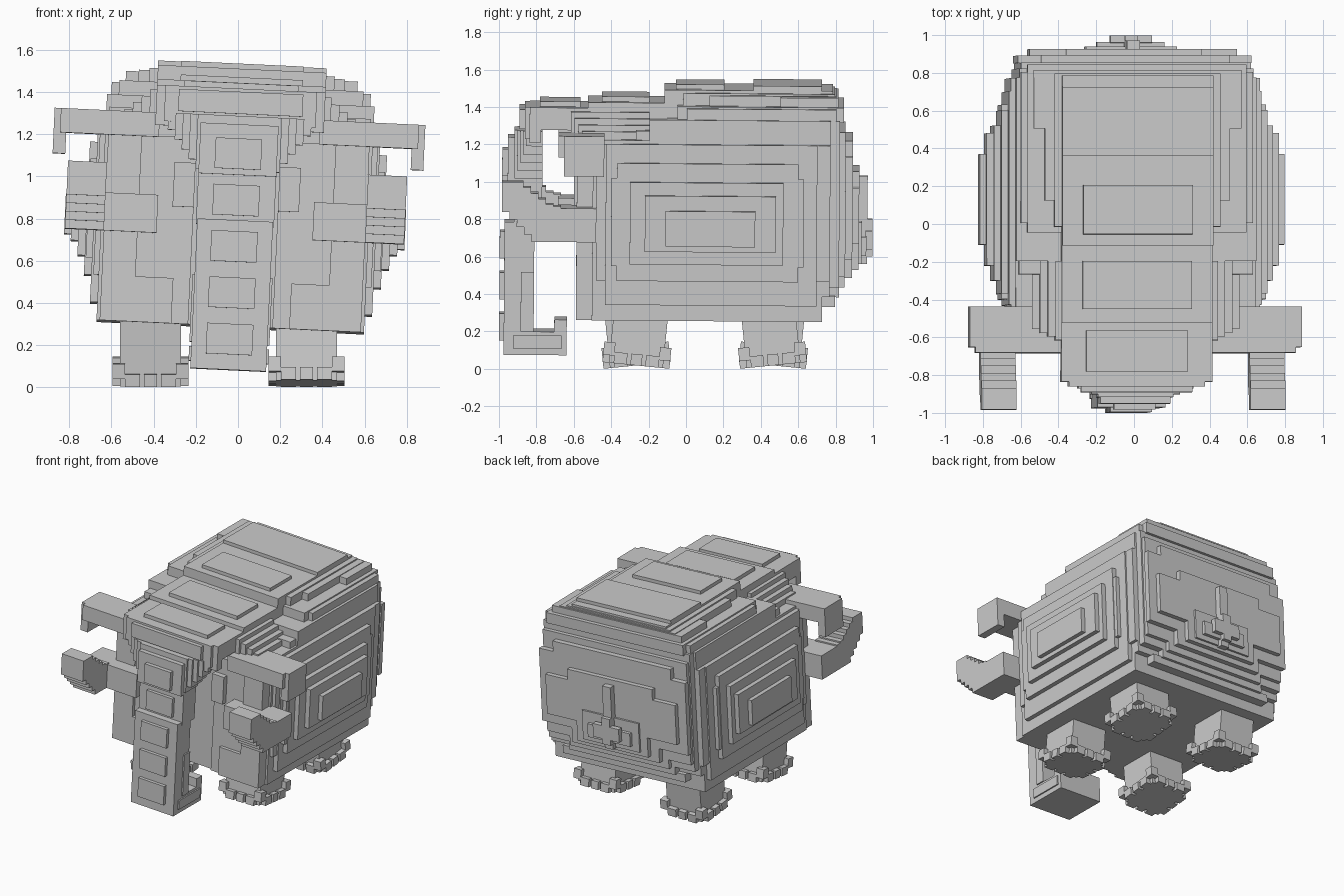
import bpy, bmesh, math
from mathutils import Matrix, Vector

grey = bpy.data.materials.new("plain grey")
grey.diffuse_color = (0.6, 0.6, 0.6, 1)

# The body leans slightly sideways about its middle
LEAN = (Matrix.Translation((-0.013, 0, 0.8)) @ Matrix.Rotation(0.047, 4, 'Y')
        @ Matrix.Rotation(-0.008, 4, 'X') @ Matrix.Translation((0, 0, -0.8)))


def blocks(name, boxes, matrix=LEAN):
    """One object made of boxes (x0, x1, y0, y1, z0, z1)."""
    bm = bmesh.new()
    for x0, x1, y0, y1, z0, z1 in boxes:
        m = (Matrix.Translation(((x0 + x1) / 2, (y0 + y1) / 2, (z0 + z1) / 2))
             @ Matrix.Diagonal((x1 - x0, y1 - y0, z1 - z0, 1)))
        bmesh.ops.create_cube(bm, size=1, matrix=m)
    bm.transform(matrix)
    me = bpy.data.meshes.new(name)
    bm.to_mesh(me)
    bm.free()
    me.materials.append(grey)
    ob = bpy.data.objects.new(name, me)
    bpy.context.collection.objects.link(ob)
    return ob


def centred(h, *rest):
    return (-h, h, *rest)


def flip(box, s):
    x0, x1 = sorted((box[0] * s, box[1] * s))
    return (x0, x1, *box[2:])


# Body core, lower at the shoulders
blocks("body", [centred(0.62, -0.5, 0.73, 0.285, 1.25), centred(0.62, -0.2, 0.73, 1.25, 1.36),
                centred(0.62, -0.27, -0.2, 1.25, 1.3)])

# Stepped side and chest
side = [(0.62, 0.635, -0.5, 0.73, 0.285, 1.25), (0.62, 0.635, 0.73, 0.77, 0.42, 1.36),
        (0.62, 0.635, -0.2, 0.73, 1.25, 1.36),
        (0.635, 0.67, -0.43, 0.70, 0.37, 1.23), (0.635, 0.66, -0.48, 0.77, 0.5, 1.23),
        (0.67, 0.705, -0.37, 0.60, 0.50, 1.13), (0.67, 0.70, -0.40, 0.63, 0.58, 1.05),
        (0.705, 0.74, -0.30, 0.52, 0.59, 1.03), (0.74, 0.775, -0.22, 0.48, 0.66, 0.96),
        (0.775, 0.808, -0.11, 0.37, 0.69, 0.88)]
for s, n in ((1, "right"), (-1, "left")):
    blocks(n + "_flank", [flip(b, s) for b in side])
    blocks(n + "_chest", [flip(b, s) for b in (
        (0.2, 0.62, -0.56, -0.5, 0.285, 1.17), (0.28, 0.62, -0.585, -0.56, 0.285, 0.5),
        (0.46, 0.62, -0.585, -0.56, 0.5, 1.17), (0.2, 0.3, -0.6, -0.56, 0.84, 1.05))])
blocks("chest_middle", [centred(0.2, -0.54, -0.5, 0.285, 1.25)])

# Rump terraces: lower steps narrow towards the bottom
blocks("rump", [
    centred(0.62, 0.73, 0.77, 0.42, 1.36), centred(0.52, 0.73, 0.80, 0.36, 0.42),
    centred(0.62, 0.77, 0.82, 0.47, 1.36), centred(0.45, 0.77, 0.82, 0.41, 0.47),
    centred(0.61, 0.82, 0.85, 0.53, 1.3), centred(0.42, 0.82, 0.85, 0.46, 0.53),
    centred(0.62, 0.85, 0.89, 0.62, 1.17), centred(0.5, 0.85, 0.89, 1.17, 1.25),
    centred(0.37, 0.85, 0.89, 0.51, 0.62),
    centred(0.55, 0.89, 0.925, 0.7, 1.0), centred(0.36, 0.89, 0.925, 1.0, 1.08),
    centred(0.3, 0.89, 0.925, 0.55, 0.7), centred(0.24, 0.925, 0.94, 0.58, 0.8)])
blocks("tail", [centred(0.035, 0.92, 0.97, 0.57, 1.04), centred(0.18, 0.92, 0.965, 0.62, 0.72),
                centred(0.11, 0.96, 0.998, 0.65, 0.75), centred(0.035, 0.96, 0.998, 0.61, 0.81)])

# Rounded back made of shrinking layers, with raised plates along the spine
blocks("back_layers", [
    centred(0.615, 0.0, 0.8, 1.35, 1.42), centred(0.58, -0.05, 0.84, 1.35, 1.43),
    centred(0.55, 0.5, 0.81, 1.4, 1.48), centred(0.49, 0.12, 0.8, 1.4, 1.485),
    centred(0.44, -0.02, 0.79, 1.4, 1.495),
    centred(0.4, -0.12, 0.78, 1.35, 1.51), centred(0.4, -0.53, -0.12, 1.24, 1.44)])
blocks("spine_plates", [
    centred(0.27, -0.785, -0.57, 1.4, 1.437), centred(0.29, -0.455, -0.2, 1.42, 1.467),
    centred(0.29, -0.06, 0.2, 1.5, 1.535), centred(0.4, 0.355, 0.72, 1.5, 1.535)])

# Head with brow plate, and stepped cheeks
blocks("head", [centred(0.4, -0.84, -0.5, 1.29, 1.41), centred(0.36, -0.865, -0.84, 1.24, 1.41),
                centred(0.4, -0.84, -0.78, 1.22, 1.3),
                centred(0.295, -0.895, -0.86, 1.29, 1.395)])
cheek = [(0.38, 0.43 + 0.04 * i, -0.62 + 0.02 * i, -0.2, 1.24, 1.39 - 0.033 * i)
         for i in range(4)]
for s, n in ((1, "right"), (-1, "left")):
    blocks(n + "_cheek", [flip(b, s) for b in cheek])

# Trunk: bent shaft, flared root, curled tip, front plates
root = [centred(0.2 + 0.035 * i, -0.92 + 0.015 * i, -0.77, 1.02 + 0.045 * i, 1.28)
        for i in range(5)]
blocks("trunk", root + [
    centred(0.18, -0.97, -0.81, 0.075, 0.785), centred(0.185, -0.92, -0.77, 0.76, 1.02),
    centred(0.185, -0.955, -0.77, 1.0, 1.24),
    centred(0.18, -0.81, -0.633, 0.075, 0.2), centred(0.18, -0.70, -0.633, 0.19, 0.265),
    centred(0.19, -0.88, -0.81, 0.2, 0.52), centred(0.19, -0.92, -0.66, 0.11, 0.18)])
fronts = (-0.995, -0.995, -0.995, -0.945, -0.985)
blocks("trunk_plates", [centred(0.11, y, y + 0.04, 0.148 + 0.22 * i, 0.293 + 0.22 * i)
                        for i, y in enumerate(fronts)])

# Ears and tusks
for s, n in ((1, "right"), (-1, "left")):
    blocks(n + "_ear", [flip(b, s) for b in (
        (0.38, 0.85, -0.685, -0.44, 1.165, 1.28), (0.82, 0.88, -0.655, -0.44, 1.065, 1.28))])
    # Underside steps up to the tip, upper side steps down behind it
    tusk = [(0.37, 0.805, -0.685, -0.48, 0.71, 0.89), (0.62, 0.805, -0.82, -0.67, 0.71, 0.9)]
    for i in range(5):
        tusk.append((0.62, 0.805, -0.825 - 0.04 * i, -0.80, 0.71 + 0.04 * i, 0.9))
        tusk.append((0.62, 0.805, -0.985, -0.87 + 0.04 * i, 0.88, 1.03 - 0.03 * i))
    blocks(n + "_tusk", [flip(b, s) for b in tusk])

# Legs in mid-stride, with a ring of toes round each foot
leg = [centred(0.145, -0.145, 0.145, 0.0, 0.42)]
for k in range(4):
    turn = Matrix.Rotation(k * math.pi / 2, 3, 'Z')
    for x0, x1, z0, z1 in ((-0.18, -0.12, 0.04, 0.11), (-0.12, -0.05, 0, 0.06),
                           (-0.03, 0.03, 0.0, 0.06), (0.05, 0.12, 0, 0.06),
                           (0.12, 0.145, 0.04, 0.11)):
        a, b = turn @ Vector((x0, -0.18, z0)), turn @ Vector((x1, -0.14, z1))
        leg.append((min(a.x, b.x), max(a.x, b.x), min(a.y, b.y), max(a.y, b.y), z0, z1))
for x, y, swing, n in ((0.325, -0.265, -1, "front_right_leg"), (-0.415, -0.265, 1, "front_left_leg"),
                       (0.325, 0.465, 1, "rear_right_leg"), (-0.415, 0.465, -1, "rear_left_leg")):
    m = (Matrix.Translation((x, y, 0.35)) @ Matrix.Rotation(swing * 0.1, 4, 'X')
         @ Matrix.Translation((0, -swing * 0.03, -0.33)))
    blocks(n, leg, m)
